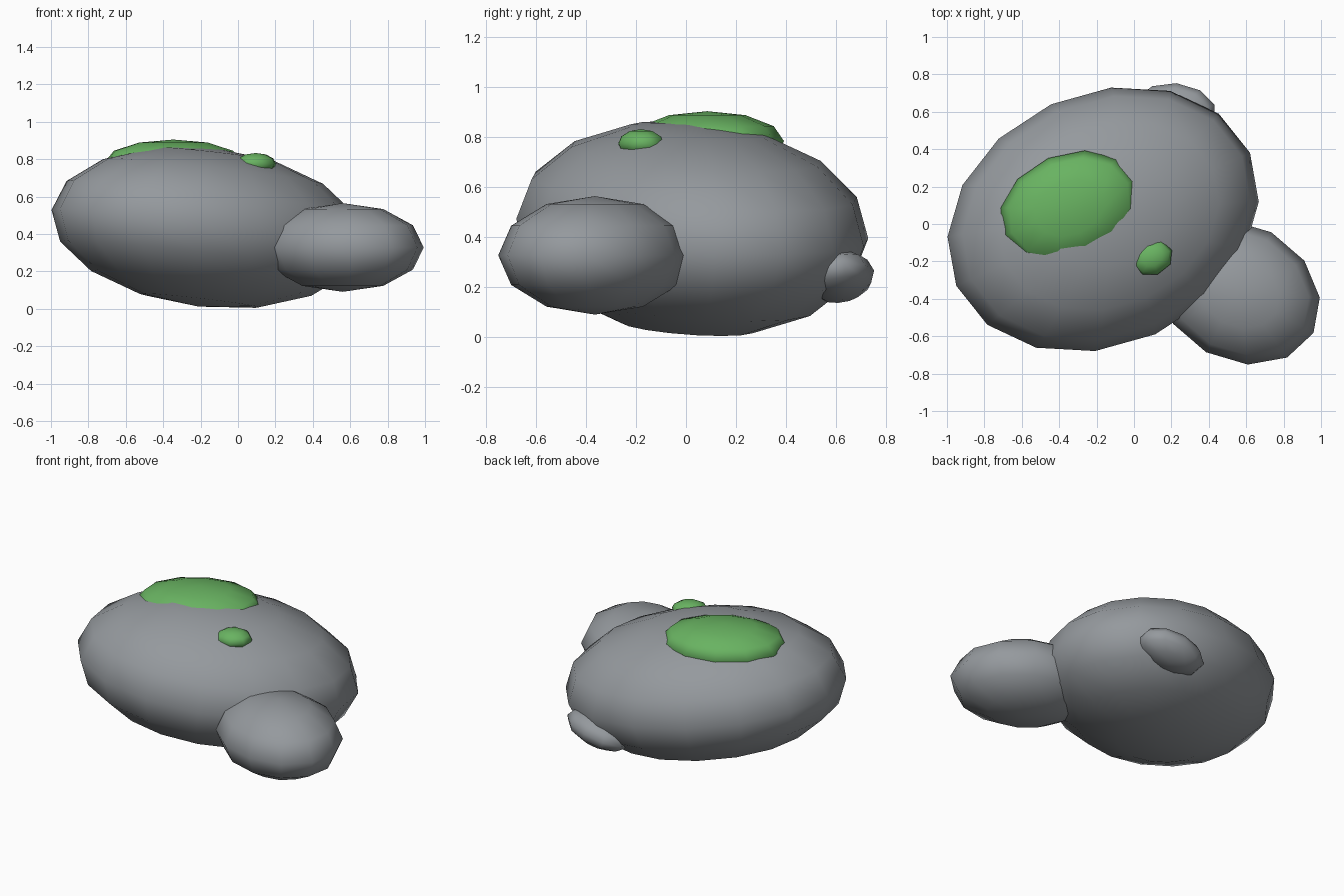
import bpy
from math import radians

if "Cube" in bpy.data.objects:
    bpy.data.objects.remove(bpy.data.objects["Cube"], do_unlink=True)


def make_material(name, rgb):
    mat = bpy.data.materials.new(name)
    mat.use_nodes = True
    colour = (*rgb, 1.0)
    mat.diffuse_color = colour
    bsdf = mat.node_tree.nodes["Principled BSDF"]
    bsdf.inputs["Base Color"].default_value = colour
    bsdf.inputs["Roughness"].default_value = 0.9
    return mat


stone = make_material("stone grey", (0.30, 0.32, 0.34))
moss = make_material("moss green", (0.14, 0.45, 0.12))


def ellipsoid(name, mat, centre, radii, turn, segments, rings):
    """Low-poly smooth-shaded ellipsoid; turn is in degrees about x, y, z."""
    bpy.ops.mesh.primitive_uv_sphere_add(
        segments=segments, ring_count=rings, radius=1, location=centre,
        rotation=[radians(a) for a in turn])
    obj = bpy.context.object
    obj.name = name
    obj.scale = radii
    obj.data.materials.append(mat)
    bpy.ops.object.transform_apply(location=False, rotation=False, scale=True)
    bpy.ops.object.shade_smooth()
    return obj


# Rocks
ellipsoid("large_rock", stone, (-0.165, 0.025, 0.435),
          (0.868, 0.675, 0.426), (0, 6.7, 24.4), 16, 8)
ellipsoid("small_rock", stone, (0.56, -0.365, 0.328),
          (0.455, 0.365, 0.237), (0, 0, -28.6), 12, 6)
ellipsoid("pebble", stone, (0.22, 0.61, 0.243),
          (0.225, 0.145, 0.095), (10, -12, -5), 10, 6)

# Moss patches sunk into the large rock
ellipsoid("large_moss_patch", moss, (-0.345, 0.085, 0.785),
          (0.39, 0.29, 0.12), (0, 0, 23), 12, 6)
ellipsoid("small_moss_patch", moss, (0.095, -0.18, 0.775),
          (0.115, 0.095, 0.058), (0, 0, 20), 8, 6)
